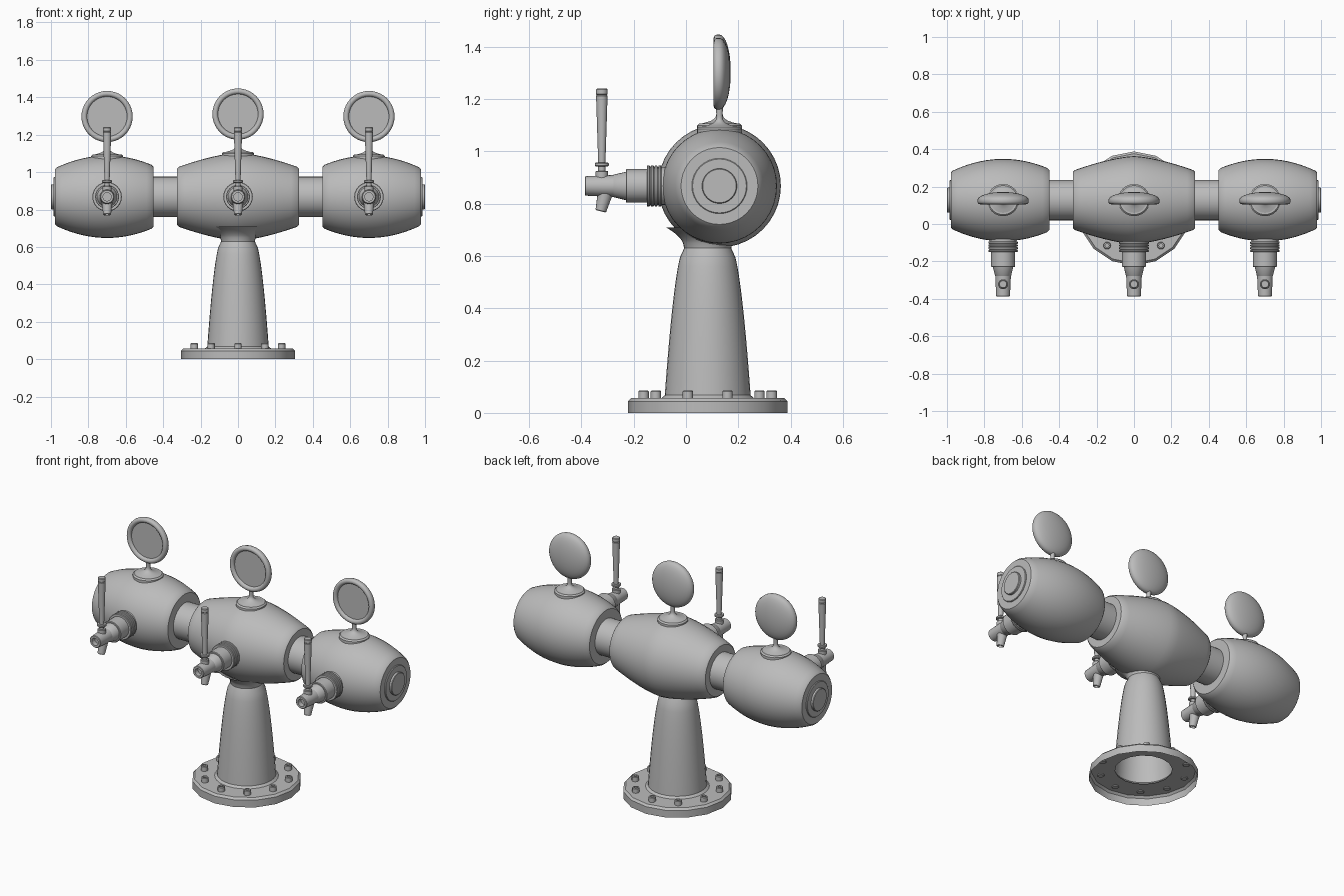
import bpy, bmesh
from math import cos, sin, pi, radians
from mathutils import Vector

old_cube = bpy.data.objects.get("Cube")
if old_cube:
    bpy.data.objects.remove(old_cube, do_unlink=True)

# Single material for the whole tower
grey = (.5, .5, .5, 1)
metal = bpy.data.materials.new("grey_metal")
metal.use_nodes = True
metal.diffuse_color = grey
metal.node_tree.nodes["Principled BSDF"].inputs["Base Color"].default_value = grey

# Directions and shared measures
right_to_left, back, up = Vector((1, 0, 0)), Vector((0, 1, 0)), Vector((0, 0, 1))
forward = -back
barrel_y = .128
barrel_z = .868
column_y = .083
barrel_spacing = .7
middle_half_length = .326
flange_height = .056
bolt_count = 10


def steps(start, end, count):
    """Evenly spaced values, both ends included."""
    return [start + (end - start) * i / count for i in range(count + 1)]


def lathe(name, profile, origin, axis=up, sides=32):
    """Turn (radius, height) points around an axis through the origin point."""
    bm = bmesh.new()
    turn = up.rotation_difference(axis)
    rings = []
    for radius, height in profile:
        angles = [2 * pi * i / sides for i in range(sides)]
        points = [turn @ Vector((radius * cos(a), radius * sin(a), height)) for a in angles]
        rings.append([bm.verts.new(point) for point in points])
    for low, high in zip(rings, rings[1:]):
        for i in range(sides):
            bm.faces.new((low[i - 1], low[i], high[i], high[i - 1]))
    bmesh.ops.remove_doubles(bm, verts=bm.verts, dist=.00001)
    bmesh.ops.recalc_face_normals(bm, faces=bm.faces)
    mesh = bpy.data.meshes.new(name)
    bm.to_mesh(mesh)
    bm.free()
    mesh.materials.append(metal)
    part = bpy.data.objects.new(name, mesh)
    part.location = origin
    bpy.context.collection.objects.link(part)
    bpy.ops.object.select_all(action='DESELECT')
    part.select_set(True)
    bpy.context.view_layer.objects.active = part
    bpy.ops.object.shade_smooth_by_angle(angle=radians(35))


def taper(name, first_radius, last_radius, start, end, origin, axis=up,
          sides=24, edge=.003, hole=0, depth=0):
    """Solid cone section with softened edges and an optional blind hole."""
    profile = [(0, start), (first_radius - edge, start), (first_radius, start + edge),
               (last_radius, end - edge), (last_radius - edge, end)]
    if hole:
        profile += [(hole, end), (hole, end - depth)]
    profile.append((0, end - depth))
    lathe(name, profile, origin, axis, sides)


def barrel(name, radius, narrowing, power, start, end, origin, axis):
    """Bulging drum whose radius shrinks by a power of the distance from its middle."""
    lip = .01
    bulge = [(radius - narrowing * abs(h) ** power, h) for h in steps(start, end, 20)]
    first, last = bulge[0][0], bulge[-1][0]
    profile = [(0, start - lip), (first - lip, start - lip)]
    profile += bulge + [(last - lip, end + lip), (0, end + lip)]
    lathe(name, profile, origin, axis, 40)


# Flange, hollow underneath
flange_radius = .305
chamfer = .012
lathe("base_flange",
      [(flange_radius, 0), (flange_radius, flange_height - chamfer),
       (flange_radius - chamfer, flange_height), (.16, flange_height)],
      (0, column_y, 0), sides=16)

# Hollow column: narrows to a neck, then flares into the middle barrel
neck_radius = .09
neck_height = .63
column = [(.178, flange_height)]
for t in steps(.02, 1, 16):
    height = flange_height + (neck_height - flange_height) * t
    column.append((neck_radius + .075 * (1 - t) ** .55, height))
for t in steps(.25, 1, 5):
    column.append((neck_radius + .07 * t ** 2, neck_height + .08 * t))
lathe("column", column, (0, column_y, 0))

# Ring of socket bolts, one at the very front
for i in range(bolt_count):
    outward = Vector((sin(2 * pi * i / bolt_count), -cos(2 * pi * i / bolt_count), 0))
    taper("flange_bolt", .02, .02, .05, .085, outward * .245 + back * column_y,
          sides=12, hole=.01, depth=.01)

# Middle barrel
axis_origin = Vector((0, barrel_y, barrel_z))
shoulder = middle_half_length - .01
barrel("middle_barrel", .235, .42, 1.5, -shoulder, shoulder, axis_origin, right_to_left)

# Side barrels with connecting tubes and stepped outer ends
for side, sign in (("left", 1), ("right", -1)):
    axis = right_to_left * sign
    centre = axis_origin + axis * barrel_spacing
    barrel(side + "_barrel", .22, .87, 2, -.237, .269, centre, axis)
    taper(side + "_tube", .108, .108, .3, .47, axis_origin, axis, sides=32)
    taper(side + "_end_plate", .106, .106, .97, .986, axis_origin, axis, sides=32)
    taper(side + "_end_cap", .067, .067, .98, 1, axis_origin, axis, sides=32)

# One tap and one medallion for each barrel
for side, x, lift in (("left", barrel_spacing, 0), ("middle", 0, .013),
                      ("right", -barrel_spacing, 0)):
    tap = Vector((x, 0, barrel_z))

    # Ribbed collar
    taper(side + "_tap_collar", .073, .073, .04, .15, tap, forward)
    for rib in steps(.094, .138, 3):
        taper(side + "_collar_rib", .079, .079, rib, rib + .012, tap, forward)

    # Tap body: sleeve, cone and nose with an open end
    taper(side + "_tap_sleeve", .064, .064, .14, .23, tap, forward)
    taper(side + "_tap_cone", .056, .043, .22, .28, tap, forward)
    taper(side + "_tap_nose", .042, .037, .27, .387, tap, forward, hole=.022, depth=.03)

    # Spout tilted forwards
    downward = (forward - up * 4).normalized()
    taper(side + "_tap_spout", .032, .021, 0, .1, tap + forward * .302, downward,
          sides=16, hole=.016, depth=.03)

    # Handle: foot, ring, slim grip and tip
    stand = Vector((x, -.322, 0))
    taper(side + "_handle_foot", .024, .024, .89, .926, stand, sides=16)
    taper(side + "_handle_neck", .014, .014, .92, .97, stand, sides=16)
    taper(side + "_handle_ring", .027, .027, .943, .957, stand, sides=16)
    taper(side + "_handle_grip", .014, .022, .96, 1.216, stand, sides=16)
    taper(side + "_handle_tip", .022, .022, 1.216, 1.24, stand, sides=16)

    # Domed foot and flared stem
    mount = Vector((x, barrel_y, lift))
    taper(side + "_medallion_foot", .086, .086, 1.04, 1.094, mount, edge=.008)
    stem = [(.012 + .065 * (1 - t) ** 4, 1.092 + .05 * t) for t in steps(0, 1, 8)]
    lathe(side + "_medallion_stem", stem + [(.014, 1.18)], mount)

    # Medallion: domed back, rounded rim, recessed face
    rim, rim_radius = .015, .122
    angles = steps(0, pi, 8)
    dome = [((rim_radius + rim) * sin(a / 2), -.043 * cos(a / 2)) for a in angles]
    edge = [(rim_radius + rim * cos(a), rim / 2 + rim * sin(a)) for a in angles]
    face = [(0, rim / 2)]
    lathe(side + "_medallion", dome + edge + face, mount + up * 1.297, forward, 40)
